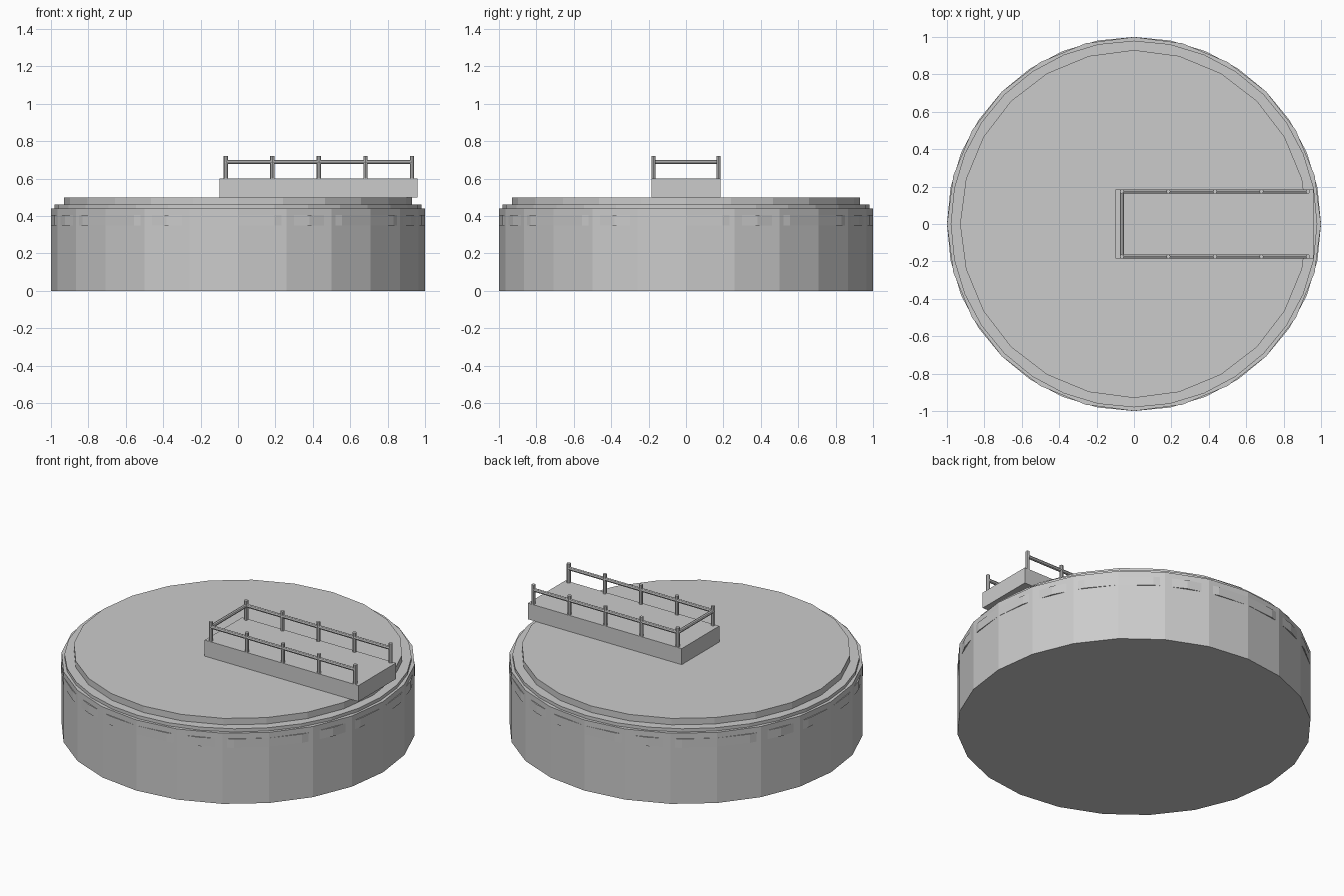
import bpy
from math import pi
from mathutils import Vector

if "Cube" in bpy.data.objects:
    bpy.data.objects.remove(bpy.data.objects["Cube"])


def cylinder(name, start, end, radius, sides, turn=0.0):
    """Flat-faced cylinder between two points."""
    a, b = Vector(start), Vector(end)
    axis = b - a
    bpy.ops.mesh.primitive_cylinder_add(vertices=sides, radius=radius,
                                        depth=axis.length, location=(a + b) / 2)
    ob = bpy.context.object
    ob.name = name
    ob.rotation_euler = axis.to_track_quat('Z', 'Y').to_euler()
    if turn:
        ob.rotation_euler.z += turn
    return ob


def disc(name, z0, z1, radius, sides):
    return cylinder(name, (0, 0, z0), (0, 0, z1), radius, sides, pi / 2)


# Round base, collar band, stepped rim and top
disc("base_drum", 0.0, 0.44, 1.0, 24)
disc("collar_band", 0.35, 0.405, 1.0, 32)
disc("stepped_rim", 0.43, 0.46, 0.98, 32)
disc("top_plate", 0.45, 0.50, 0.93, 24)

# Raised deck
bpy.ops.mesh.primitive_cube_add(size=1, location=(0.43, 0, 0.55))
deck = bpy.context.object
deck.name = "deck"
deck.scale = (1.06, 0.37, 0.10)

# Railing posts and side rails
x0, x1, y, rail_z = -0.065, 0.93, 0.174, 0.688
for side, s in (("front", -1), ("back", 1)):
    for i in range(5):
        x = x0 + (x1 - x0) * i / 4
        cylinder(f"{side}_post_{i + 1}", (x, s * y, 0.59), (x, s * y, 0.72), 0.0115, 8)
    cylinder(f"{side}_rail", (x0, s * y, rail_z), (x1, s * y, rail_z), 0.011, 8)

# Rail closing the inner end
cylinder("end_rail", (x0, -y, rail_z), (x0, y, rail_z), 0.011, 8)
